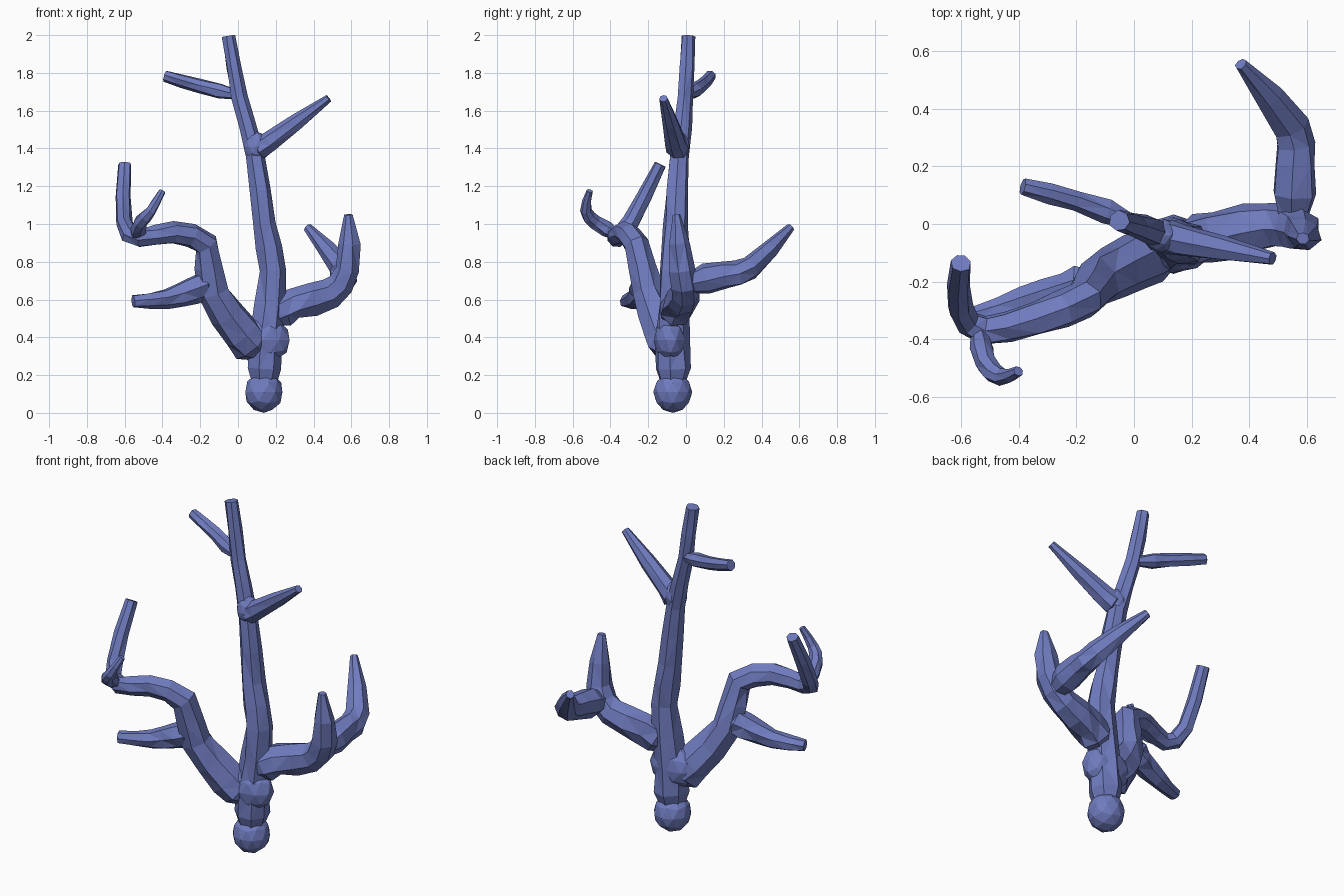
import bpy, bmesh, math, random
from mathutils import Vector

random.seed(4)
SIDES = 7

old = bpy.data.objects.get("Cube")
if old:
    bpy.data.objects.remove(old, do_unlink=True)

# Blue coral material
blue = bpy.data.materials.new("coral_blue")
blue.use_nodes = True
colour = (0.16, 0.2, 0.52, 1)
blue.diffuse_color = colour
blue.node_tree.nodes["Principled BSDF"].inputs["Base Color"].default_value = colour


def add_object(name, bm):
    """Turn a finished bmesh into a blue object."""
    mesh = bpy.data.meshes.new(name)
    bm.to_mesh(mesh)
    bm.free()
    mesh.materials.append(blue)
    obj = bpy.data.objects.new(name, mesh)
    bpy.context.collection.objects.link(obj)
    return obj


def bend_path(path):
    """Add a smoothly curved midpoint between each pair of points."""
    points = [Vector(p) for p in path]
    padded = [2 * points[0] - points[1], *points, 2 * points[-1] - points[-2]]
    curved = []
    for a, b, c, d in zip(padded, padded[1:], padded[2:], padded[3:]):
        middle = (b + c) / 2 + (b + c - a - d) / 16
        curved += [b, middle]
    return curved + [points[-1]]


def limb(name, thick, thin, falloff, *path):
    """Faceted, slightly irregular tube that tapers along a bent path."""
    points = bend_path(path)
    travelled = [0]
    for a, b in zip(points, points[1:]):
        travelled.append(travelled[-1] + (b - a).length)
    bm = bmesh.new()
    rings = []
    tangent = (points[1] - points[0]).normalized()
    side = tangent.orthogonal().normalized()
    for i, centre in enumerate(points):
        # Carry the cross-section along the path without twisting it
        before = (centre - points[max(i - 1, 0)]).normalized()
        after = (points[min(i + 1, len(points) - 1)] - centre).normalized()
        turned = (before + after).normalized()
        side.rotate(tangent.rotation_difference(turned))
        tangent = turned
        across = tangent.cross(side)
        left_over = 1 - travelled[i] / travelled[-1]
        radius = thin + (thick - thin) * max(left_over, 0) ** falloff
        if i == 0:
            radius *= 0.5  # narrow root, buried in the parent limb
        ring = []
        for k in range(SIDES):
            angle = math.tau * k / SIDES
            offset = side * math.cos(angle) + across * math.sin(angle)
            reach = radius * random.uniform(0.95, 1.18)
            ring.append(bm.verts.new(centre + offset * reach))
        rings.append(ring)
    for low, high in zip(rings, rings[1:]):
        for k in range(SIDES):
            n = (k + 1) % SIDES
            bm.faces.new((low[k], low[n], high[n], high[k]))
    bm.faces.new(list(reversed(rings[0])))
    bm.faces.new(rings[-1])
    bmesh.ops.triangulate(bm, faces=bm.faces[:])
    bmesh.ops.recalc_face_normals(bm, faces=bm.faces[:])
    return add_object(name, bm)


def knot(name, centre, size):
    """Faceted swelling where limbs meet."""
    bm = bmesh.new()
    bmesh.ops.create_icosphere(bm, subdivisions=2, radius=1)
    bmesh.ops.scale(bm, verts=bm.verts, vec=size)
    bmesh.ops.translate(bm, verts=bm.verts, vec=centre)
    return add_object(name, bm)


def fuse(part):
    """Merge a part into the stem as one continuous skin."""
    union = stem.modifiers.new("fuse_" + part.name, 'BOOLEAN')
    union.operation = 'UNION'
    union.solver = 'EXACT'
    union.object = part
    bpy.ops.object.modifier_apply(modifier=union.name)
    bpy.data.objects.remove(part, do_unlink=True)


# Main stem, from the foot to the tip
stem = limb("coral_branch", .094, .034, 1.2,
            (.135, -.07, .1), (.15, -.075, .38), (.18, -.06, .75),
            (.14, -.055, 1), (.09, -.035, 1.36), (.005, -.005, 1.67),
            (-.05, .01, 1.995))
bpy.context.view_layer.objects.active = stem

# Rounded foot and the swollen forks
fuse(knot("foot", (.137, -.07, .11), (.103, .103, .11)))
fuse(knot("main_fork", (.13, -.08, .385), (.15, .09, .125)))
fuse(knot("upper_fork", (.095, -.04, 1.41), (.065, .06, .08)))

# Upper twigs on the stem
fuse(limb("upper_right_twig", .045, .029, 1,
          (.01, 0, 1.68), (-.2, .08, 1.73), (-.385, .13, 1.785)))
fuse(limb("upper_left_twig", .058, .02, .8,
          (.09, -.035, 1.39), (.17, -.055, 1.435), (.48, -.12, 1.665)))

# Left branch that curls upward, with its twig to the back
fuse(limb("left_branch", .09, .02, .4,
          (.17, -.08, .5), (.29, -.04, .575), (.49, 0, .63),
          (.58, -.02, .76), (.585, -.05, 1.05)))
fuse(limb("left_back_twig", .083, .022, .7,
          (.55, -.01, .68), (.56, .21, .73), (.545, .34, .77),
          (.37, .555, .98)))

# Right branch that bends outward then up, with its two twigs
fuse(limb("right_branch", .1, .033, 1.3,
          (.12, -.08, .32), (.02, -.12, .42), (-.13, -.2, .64),
          (-.17, -.26, .89), (-.34, -.33, .95), (-.52, -.37, .925),
          (-.605, -.29, 1.01), (-.6, -.135, 1.315)))
fuse(limb("right_front_twig", .047, .016, .9,
          (-.54, -.36, .93), (-.515, -.48, 1.01), (-.46, -.53, 1.07),
          (-.4, -.51, 1.175)))
fuse(limb("right_lower_twig", .078, .031, 1,
          (-.13, -.2, .69), (-.23, -.23, .65), (-.38, -.27, .605),
          (-.555, -.32, .59)))
